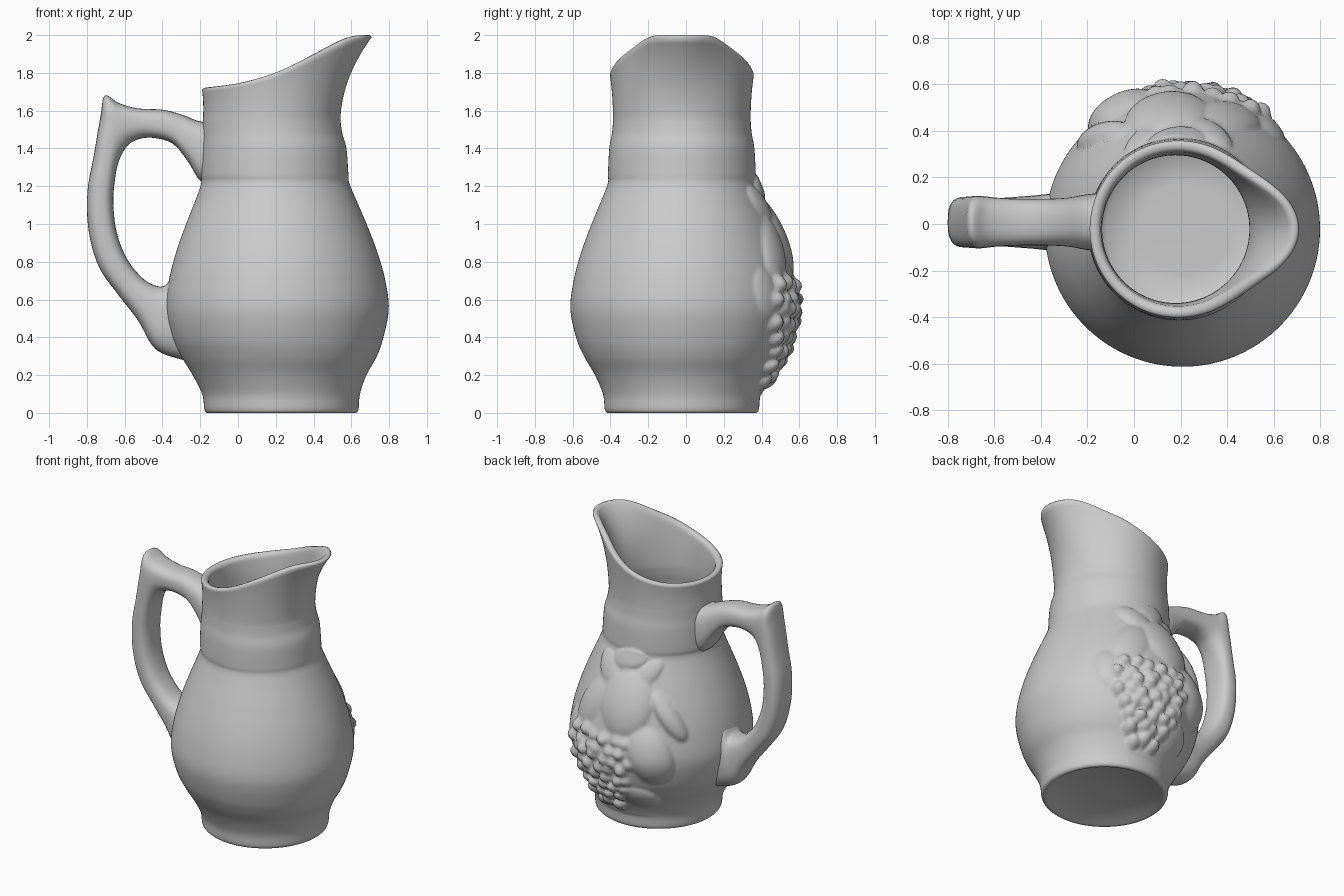
import bpy, bmesh, math, random
from mathutils import Vector

if "Cube" in bpy.data.objects:
    bpy.data.objects.remove(bpy.data.objects["Cube"])

random.seed(4)
N = 240          # columns around the jug
CY = -0.022      # body axis in y


def smooth(pts, steps):
    """Catmull-Rom interpolation through a list of tuples."""
    p = [Vector(q) for q in pts]
    out = []
    for i in range(len(p) - 1):
        a, b, c, d = p[max(i - 1, 0)], p[i], p[i + 1], p[min(i + 2, len(p) - 1)]
        for k in range(steps):
            t = k / steps
            out.append(0.5 * (2 * b + (c - a) * t + (2 * a - 5 * b + 4 * c - d) * t * t
                              + (3 * b - a - 3 * c + d) * t ** 3))
    return out + [p[-1]]


def loft(name, rings):
    """Closed tube through equal-sized rings, capped at both ends."""
    bm = bmesh.new()
    rows = [[bm.verts.new(v) for v in r] for r in rings]
    n = len(rows[0])
    for a, b in zip(rows, rows[1:]):
        for i in range(n):
            j = (i + 1) % n
            bm.faces.new((a[i], a[j], b[j], b[i]))
    for r in (rows[0], rows[-1]):
        c = bm.verts.new(sum((v.co for v in r), Vector()) / n)
        for i in range(n):
            bm.faces.new((r[i], c, r[(i + 1) % n]))
    bmesh.ops.recalc_face_normals(bm, faces=bm.faces)
    me = bpy.data.meshes.new(name)
    bm.to_mesh(me)
    bm.free()
    me.polygons.foreach_set("use_smooth", [True] * len(me.polygons))
    ob = bpy.data.objects.new(name, me)
    bpy.context.collection.objects.link(ob)
    return ob


# Fruit relief on the back: azimuth, z, half width, half height, tilt, height
blobs = [
    (97, 0.92, 0.19, 0.22, 0, 0.055),      # round fruit
    (117, 0.60, 0.15, 0.21, 25, 0.058),    # pear body
    (130, 0.86, 0.065, 0.19, 35, 0.045),   # pear neck
    (68, 0.86, 0.12, 0.20, -30, 0.035),    # leaves
    (92, 1.19, 0.13, 0.07, 10, 0.03),
    (75, 1.10, 0.14, 0.08, -35, 0.03),
    (112, 1.12, 0.12, 0.06, 40, 0.022),
    (108, 0.28, 0.15, 0.09, -20, 0.04),
    (52, 0.62, 0.10, 0.15, 20, 0.022),
]
for row in range(8):                       # grape bunch
    z = 0.18 + row * 0.072
    for k in range(6):
        az = 58 + k * 8 + (row % 2) * 4 + random.uniform(-2, 2)
        if abs(az - 82) < 13 + row * 3:
            blobs.append((az, z + random.uniform(-.015, .015), 0.05, 0.05, 0,
                          random.uniform(0.045, 0.062)))


def relief(a, z, r):
    az = math.degrees(a)
    if not (30 < az < 155 and 0.1 < z < 1.35):
        return 0
    best = 0
    for b in blobs:
        u, v = math.radians(az - b[0]) * r, z - b[1]
        c, s = math.cos(math.radians(b[4])), math.sin(math.radians(b[4]))
        q = ((u * c + v * s) / b[2]) ** 2 + ((v * c - u * s) / b[3]) ** 2
        if q < 1:
            best = max(best, b[5] * (1 - q) ** 0.6)
    pad = 0.022 * math.exp(-((az - 92) / 24) ** 4 - ((z - 0.6) / 0.45) ** 4)
    return max(best, pad)


# Body profile: z, axis x, radius
profile = smooth([(0.0, .23, .395), (.02, .23, .408), (.1, .228, .418), (.2, .22, .46),
                  (.3, .217, .518), (.4, .21, .56), (.55, .208, .59), (.7, .207, .573),
                  (.85, .205, .533), (1.0, .203, .478), (1.15, .2, .416), (1.22, .197, .391),
                  (1.27, .193, .391), (1.4, .19, .384), (1.48, .182, .37), (1.55, .178, .364)], 8)
rim_line = smooth([(-.19, 1.71), (0, 1.735), (.2, 1.79), (.4, 1.88), (.6, 1.975), (.72, 1.99)], 12)
angles = [2 * math.pi * i / N for i in range(N)]


def rim_z(x):
    for p, q in zip(rim_line, rim_line[1:]):
        if x <= q.x:
            return p.y + (q.y - p.y) * max(0, x - p.x) / (q.x - p.x)
    return rim_line[-1].y


def body_ring(z, cx, r, raised=False):
    out = []
    for a in angles:
        d = r + (relief(a, z, r) if raised else 0)
        out.append(Vector((cx + d * math.cos(a), CY + d * math.sin(a), z)))
    return out


def neck_ring(s, inset=0.0, lift=0.0):
    """Blend from the round throat (s=0) to the spouted rim (s=1)."""
    out = []
    for a in angles:
        full = 0.38 + 0.138 * ((1 + math.cos(a)) / 2) ** 15
        top = rim_z(0.19 + full * math.cos(a))
        r = 0.364 + (full - 0.364) * s ** 2 - inset
        cx = 0.178 + 0.012 * s
        out.append(Vector((cx + r * math.cos(a), CY + r * math.sin(a),
                           1.55 + (top - 1.55) * s + lift)))
    return out


# Jug: recessed foot, outer wall, spout, rounded rim, inner wall and floor
rings = [body_ring(.015, .23, .05), body_ring(.015, .23, .35), body_ring(0, .23, .375)]
rings += [body_ring(*p, raised=True) for p in profile]
rings += [neck_ring(i / 14) for i in range(1, 15)]
rings += [neck_ring(1, .006, .008), neck_ring(1, .018, .012), neck_ring(1, .034, .009),
          neck_ring(1, .044, -.001)]
rings += [neck_ring(i / 14, .047) for i in range(13, 0, -1)]
rings += [body_ring(p[0], p[1], p[2] - .047) for p in reversed(profile[::3]) if p[0] > .1]
rings += [body_ring(.075, .22, .34), body_ring(.07, .22, .2), body_ring(.07, .22, .05)]
loft("jug_body", rings)

# Handle: pairs of outer and inner edge points, then half width in y
spine = smooth([(-.15, 1.54, -.15, 1.19, .125), (-.21, 1.545, -.21, 1.24, .118),
                (-.30, 1.58, -.265, 1.33, .105), (-.40, 1.605, -.345, 1.425, .10),
                (-.53, 1.612, -.46, 1.457, .10), (-.63, 1.64, -.55, 1.44, .105),
                (-.705, 1.68, -.60, 1.395, .112), (-.728, 1.57, -.635, 1.32, .112),
                (-.762, 1.37, -.652, 1.23, .11), (-.797, 1.17, -.66, 1.11, .108),
                (-.79, .96, -.643, .96, .106), (-.735, .77, -.59, .82, .104),
                (-.63, .62, -.51, .718, .104), (-.53, .49, -.44, .675, .11),
                (-.46, .365, -.385, .675, .115), (-.40, .315, -.35, .73, .12),
                (-.29, .28, -.325, .76, .125)], 5)
rings = []
for ox, oz, ix, iz, w in spine:
    o, i = Vector((ox, .008, oz)), Vector((ix, .008, iz))
    mid, half = (o + i) / 2, (o - i) / 2
    ring = []
    for k in range(32):
        c, s = math.cos(math.tau * k / 32), math.sin(math.tau * k / 32)
        ring.append(mid + half * math.copysign(abs(c) ** .75, c)
                    + Vector((0, w * math.copysign(abs(s) ** .75, s), 0)))
    rings.append(ring)
loft("handle", rings)
